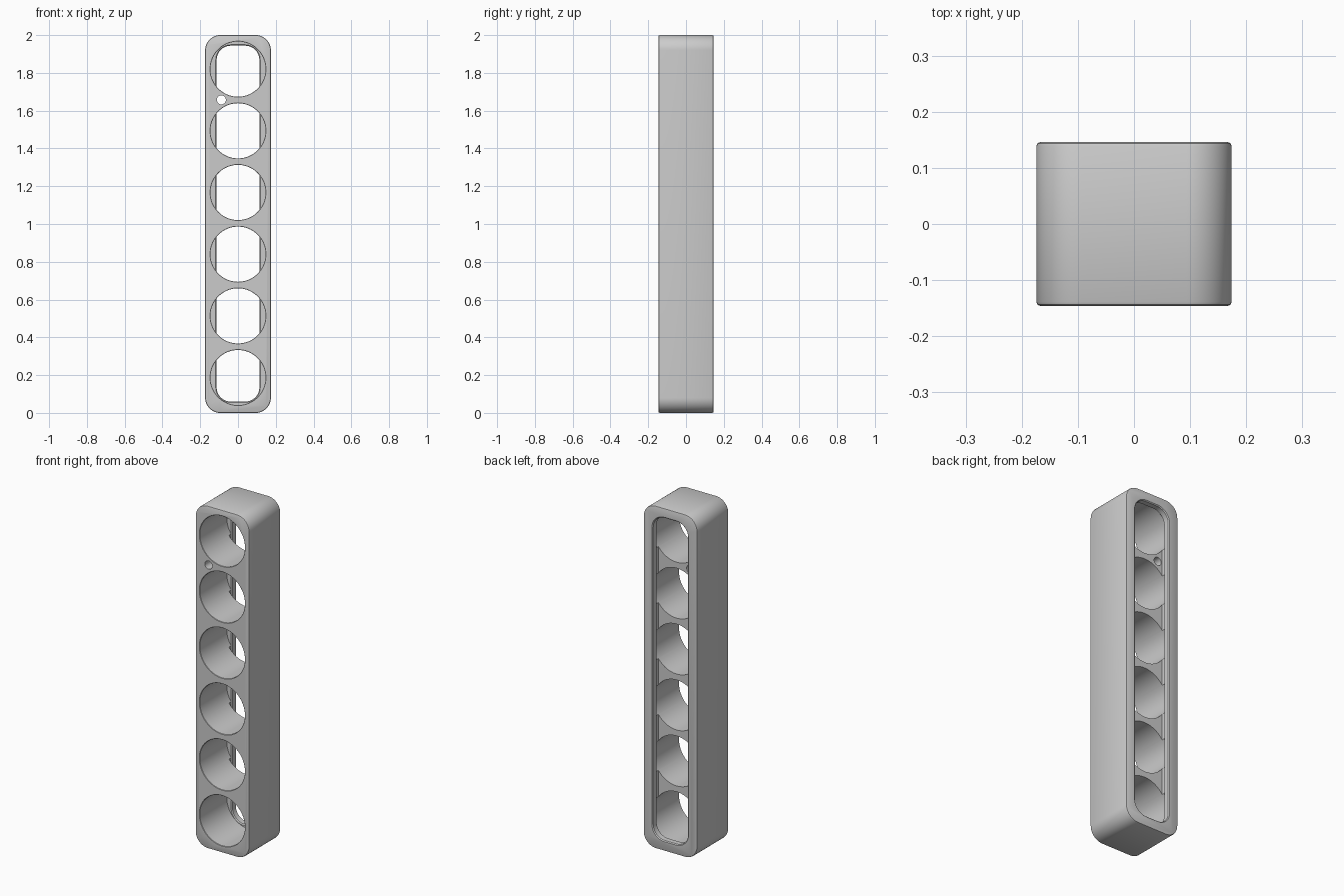
import bpy, bmesh
from math import sin, cos, pi

default = bpy.data.objects.get("Cube")
if default:
    bpy.data.objects.remove(default, do_unlink=True)

GREY = (0.6, 0.6, 0.6, 1)
grey = bpy.data.materials.new("plain grey")
grey.use_nodes = True
grey.diffuse_color = GREY
grey.node_tree.nodes["Principled BSDF"].inputs["Base Color"].default_value = GREY


def loft(name, hw, hh, r, cx, cz, sections, seg=12):
    """Rounded rectangle swept along y; each section is (y, outward offset)."""
    bm = bmesh.new()
    rings = []
    for y, off in sections:
        ring = []
        for q, (sx, sz) in enumerate([(1, 1), (-1, 1), (-1, -1), (1, -1)]):
            for i in range(seg + 1):
                if hw == r and hh == r and i == seg:
                    continue  # a full circle shares its quadrant points
                a = (q + i / seg) * pi / 2
                ring.append(bm.verts.new((cx + sx * (hw - r) + (r + off) * cos(a), y,
                                          cz + sz * (hh - r) + (r + off) * sin(a))))
        rings.append(ring)
    n = len(rings[0])
    for a, b in zip(rings, rings[1:]):
        for i in range(n):
            bm.faces.new((a[i], a[(i + 1) % n], b[(i + 1) % n], b[i]))
    bm.faces.new(rings[0])
    bm.faces.new(rings[-1])
    bmesh.ops.recalc_face_normals(bm, faces=bm.faces[:])
    mesh = bpy.data.meshes.new(name)
    bm.to_mesh(mesh)
    bm.free()
    mesh.materials.append(grey)
    obj = bpy.data.objects.new(name, mesh)
    bpy.context.collection.objects.link(obj)
    return obj


W, D, E = 0.174, 0.146, 0.007      # half width, half depth, edge rounding
FLOOR, LEDGE = 0.086, 0.105        # slot floor and end of the round bores

# Housing block with softened front and back edges
rim = [(-D, -E), (-D + 0.3 * E, -0.3 * E), (-D + E, 0)]
body = loft("housing", W, 1.0, 0.08, 0, 1.0, rim + [(-y, o) for y, o in reversed(rim)])

# Long slot open at the back
cutters = [loft("slot_cutter", 0.113, 0.942, 0.075, 0, 1.002,
                [(FLOOR, 0.005), (LEDGE, 0.005), (LEDGE + 0.005, 0),
                 (D - 0.005, 0), (D + 0.005, 0.01)])]

# Six round bores from the front
for i in range(6):
    cutters.append(loft(f"bore_cutter_{i + 1}", 0.146, 0.146, 0.146, 0, 0.187 + 0.3266 * i,
                        [(-D - 0.01, 0.002), (-D, 0.002), (-D + 0.002, 0), (LEDGE, 0)], 20))

# Small indicator hole
cutters.append(loft("pin_cutter", 0.024, 0.024, 0.024, -0.088, 1.657,
                    [(-D - 0.01, 0), (FLOOR + 0.01, 0)], 8))

for c in cutters:
    m = body.modifiers.new(c.name, 'BOOLEAN')
    m.operation = 'DIFFERENCE'
    m.solver = 'EXACT'
    m.object = c
    c.hide_render = True

# Apply the cuts, then drop the cutters
bpy.ops.object.select_all(action='DESELECT')
body.select_set(True)
bpy.context.view_layer.objects.active = body
for c in cutters:
    bpy.ops.object.modifier_apply(modifier=c.name)
    bpy.data.objects.remove(c, do_unlink=True)
bpy.ops.object.shade_smooth_by_angle(angle=0.6)
